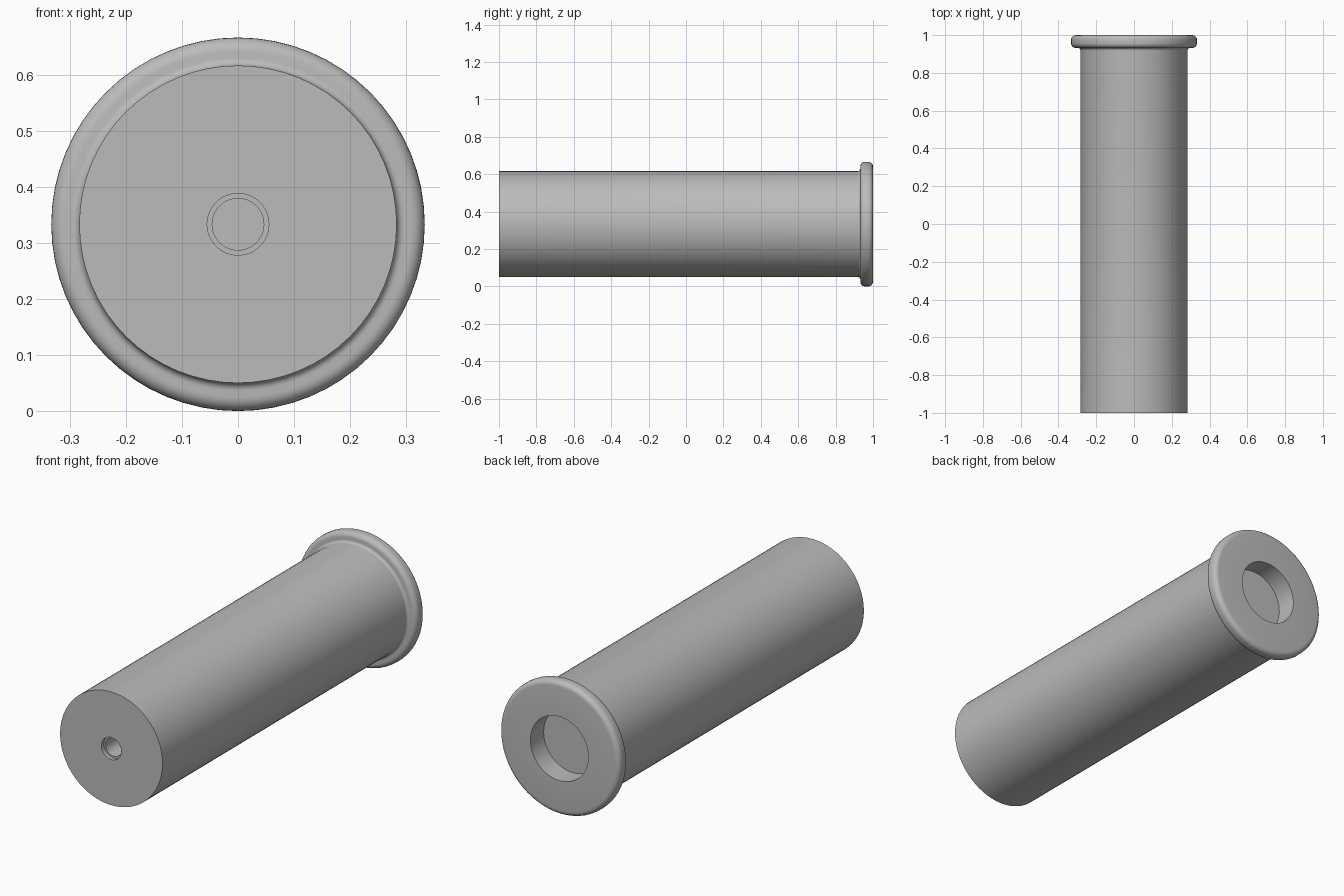
import bpy
import bmesh
import math
from mathutils import Matrix, Vector

cube = bpy.data.objects.get("Cube")
if cube:
    bpy.data.objects.remove(cube, do_unlink=True)

SEGMENTS = 64
RADIUS = 0.333      # flange radius, also the axis height
BODY = 0.283
FRONT, BACK = -1.0, 1.0
FLANGE = 0.932      # front side of the flange

grey = bpy.data.materials.new("plain grey")
grey.use_nodes = True
grey.diffuse_color = (0.5, 0.5, 0.5, 1)
grey.node_tree.nodes["Principled BSDF"].inputs["Base Color"].default_value = (0.5, 0.5, 0.5, 1)


def arc(r, y, size, start, end, steps=6):
    """Rounded corner as (radius, y) points around a centre."""
    angles = [math.radians(start + (end - start) * i / steps) for i in range(steps + 1)]
    return [(r + size * math.cos(a), y + size * math.sin(a)) for a in angles]


def lathe(name, profile):
    """Spin a (radius, y) profile around the long axis."""
    bm = bmesh.new()
    verts = [bm.verts.new((r, y, 0)) for r, y in profile]
    edges = [bm.edges.new(pair) for pair in zip(verts, verts[1:])]
    bmesh.ops.spin(bm, geom=verts + edges, cent=(0, 0, 0), axis=(0, 1, 0),
                   angle=math.tau, steps=SEGMENTS, use_duplicate=False)
    bmesh.ops.remove_doubles(bm, verts=bm.verts, dist=0.0001)
    bmesh.ops.recalc_face_normals(bm, faces=bm.faces)
    bmesh.ops.transform(bm, matrix=Matrix.Translation(Vector((0, 0, RADIUS))), verts=bm.verts)
    mesh = bpy.data.meshes.new(name)
    bm.to_mesh(mesh)
    bm.free()
    mesh.materials.append(grey)
    obj = bpy.data.objects.new(name, mesh)
    bpy.context.collection.objects.link(obj)
    bpy.ops.object.select_all(action="DESELECT")
    obj.select_set(True)
    bpy.context.view_layer.objects.active = obj
    bpy.ops.object.shade_smooth_by_angle(angle=math.radians(35))


# Stepped bore in the front end
bore = [(0, FRONT + 0.2), (0.046, FRONT + 0.2), (0.046, FRONT + 0.02),
        (0.055, FRONT + 0.02), (0.055, FRONT)]

# Straight body, blended into a rounded flange
fillet, corner = 0.014, 0.025
body = [(BODY, FRONT)] + arc(BODY + fillet, FLANGE - fillet, fillet, 180, 90)
flange = (arc(RADIUS - corner, FLANGE + corner, corner, -90, 0)
          + arc(RADIUS - corner, BACK - corner, corner, 0, 90))

# Round recess in the back of the flange
recess = [(0.16, BACK), (0.16, BACK - 0.105), (0, BACK - 0.105)]

lathe("flanged_sleeve", bore + body + flange + recess)
